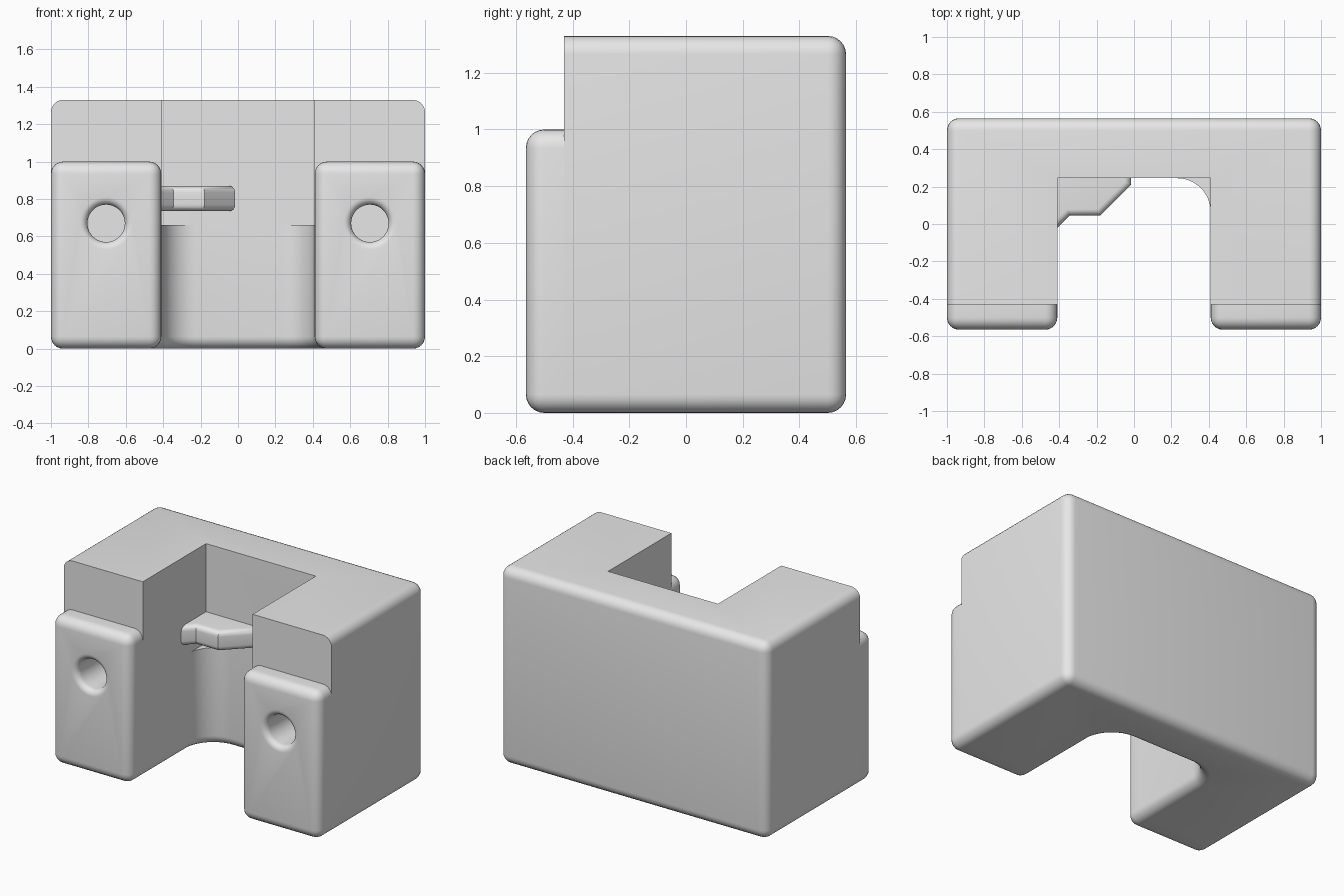
import bpy, bmesh, math
from mathutils import Vector, Matrix

if "Cube" in bpy.data.objects:
    bpy.data.objects.remove(bpy.data.objects["Cube"], do_unlink=True)

R = 0.065                      # edge rounding
BACK, STEP, FRONT = 0.565, -0.43, -0.565
SLOT_X, SLOT_Y = 0.41, 0.245
TOP, LEDGE, FILLET_TOP = 1.33, 1.0, 0.66

grey = bpy.data.materials.new("plain grey")
grey.use_nodes = True
colour = (0.8, 0.8, 0.8, 1)
grey.diffuse_color = colour
grey.node_tree.nodes["Principled BSDF"].inputs["Base Color"].default_value = colour


def make(name, bm):
    bmesh.ops.recalc_face_normals(bm, faces=bm.faces)
    mesh = bpy.data.meshes.new(name)
    bm.to_mesh(mesh)
    bm.free()
    mesh.materials.append(grey)
    ob = bpy.data.objects.new(name, mesh)
    bpy.context.collection.objects.link(ob)
    return ob


def prism(name, outline, z0, z1, rounded=None, radius=R):
    """Extrude an outline; round the edges whose midpoint and direction pass the rule."""
    bm = bmesh.new()
    face = bm.faces.new([bm.verts.new((x, y, z0)) for x, y in outline])
    new = bmesh.ops.extrude_face_region(bm, geom=[face])["geom"]
    bmesh.ops.translate(bm, vec=(0, 0, z1 - z0),
                        verts=[v for v in new if isinstance(v, bmesh.types.BMVert)])
    bmesh.ops.recalc_face_normals(bm, faces=bm.faces)
    if rounded:
        edges = [e for e in bm.edges
                 if rounded((e.verts[0].co + e.verts[1].co) / 2,
                            abs(e.verts[0].co.z - e.verts[1].co.z) > 0.01)]
        bmesh.ops.bevel(bm, geom=edges, offset=radius, segments=6, profile=0.5,
                        affect='EDGES', clamp_overlap=False)
    return make(name, bm)


def box(name, x0, x1, y0, y1, z0, z1, rounded=None):
    return prism(name, [(x0, y0), (x1, y0), (x1, y1), (x0, y1)], z0, z1, rounded)


def activate(ob):
    bpy.ops.object.select_all(action='DESELECT')
    ob.select_set(True)
    bpy.context.view_layer.objects.active = ob


def cut(ob, cutter):
    mod = ob.modifiers.new("cut", 'BOOLEAN')
    mod.operation, mod.solver, mod.object = 'DIFFERENCE', 'EXACT', cutter
    activate(ob)
    bpy.ops.object.modifier_apply(modifier=mod.name)


# Main body: U-shaped outline with round inner corners
ARC, STEPS = 0.18, 12
right_arc = []
for i in range(STEPS + 1):
    a = math.pi / 2 * i / STEPS
    right_arc.append((SLOT_X - ARC + ARC * math.cos(a), SLOT_Y - ARC + ARC * math.sin(a)))
left_arc = [(-x, y) for x, y in reversed(right_arc)]
outline = ([(-SLOT_X, STEP), (-1, STEP), (-1, BACK), (1, BACK), (1, STEP), (SLOT_X, STEP)]
           + right_arc + left_arc)


def body_edges(mid, vertical):
    if vertical:
        return mid.y > BACK - 0.01
    if mid.y < STEP + 0.01:
        return False
    return mid.z < 0.01 or abs(mid.x) > 0.99 or mid.y > BACK - 0.01


body = prism("main_body", outline, 0, TOP, body_edges)

# Square the slot corners above the fillets
slot = box("slot_cutter", -SLOT_X, SLOT_X, -0.8, SLOT_Y, FILLET_TOP, 2)
cut(body, slot)
bpy.data.objects.remove(slot, do_unlink=True)
parts = [body]


def hole_cutter(x):
    """Blind bore with a rounded mouth, turned about the y axis."""
    r, lip, end = 0.1, 0.04, -0.05
    profile = [(0, FRONT - 0.05), (r + lip, FRONT - 0.05)]
    for i in range(7):
        a = math.pi / 2 * i / 6
        profile.append((r + lip - lip * math.sin(a), FRONT + lip - lip * math.cos(a)))
    profile += [(r, end), (0, end)]
    bm = bmesh.new()
    verts = [bm.verts.new((px, py, 0)) for px, py in profile]
    edges = [bm.edges.new(pair) for pair in zip(verts, verts[1:])]
    bmesh.ops.spin(bm, geom=verts + edges, cent=(0, 0, 0), axis=(0, 1, 0),
                   angle=2 * math.pi, steps=40, use_merge=True)
    bmesh.ops.remove_doubles(bm, verts=bm.verts, dist=0.0001)
    bmesh.ops.translate(bm, verts=bm.verts, vec=(x, 0, 0.67))
    return make("hole_cutter", bm)


# Front pads, rounded everywhere except where they meet the body
for side, s in (("left", 1), ("right", -1)):
    x0, x1 = sorted((s * SLOT_X, s))
    pad = box(side + "_front_pad", x0, x1, FRONT, STEP, 0, LEDGE,
              lambda mid, vertical: mid.y < STEP - 0.01)
    cutter = hole_cutter(s * 0.705)
    cut(pad, cutter)
    cut(body, cutter)
    bpy.data.objects.remove(cutter, do_unlink=True)
    parts.append(pad)

# Catch in the right rear corner of the slot
catch_outline = [(-0.43, -0.04), (-0.345, 0.045), (-0.18, 0.045), (-0.015, 0.21),
                 (-0.015, 0.26), (-0.43, 0.26)]
parts.append(prism("slot_catch", catch_outline, 0.735, 0.87,
                   lambda mid, vertical: not vertical and mid.x > -0.42 and mid.y < 0.25,
                   0.035))

for ob in parts:
    activate(ob)
    bpy.ops.object.shade_smooth_by_angle(angle=math.radians(30))
